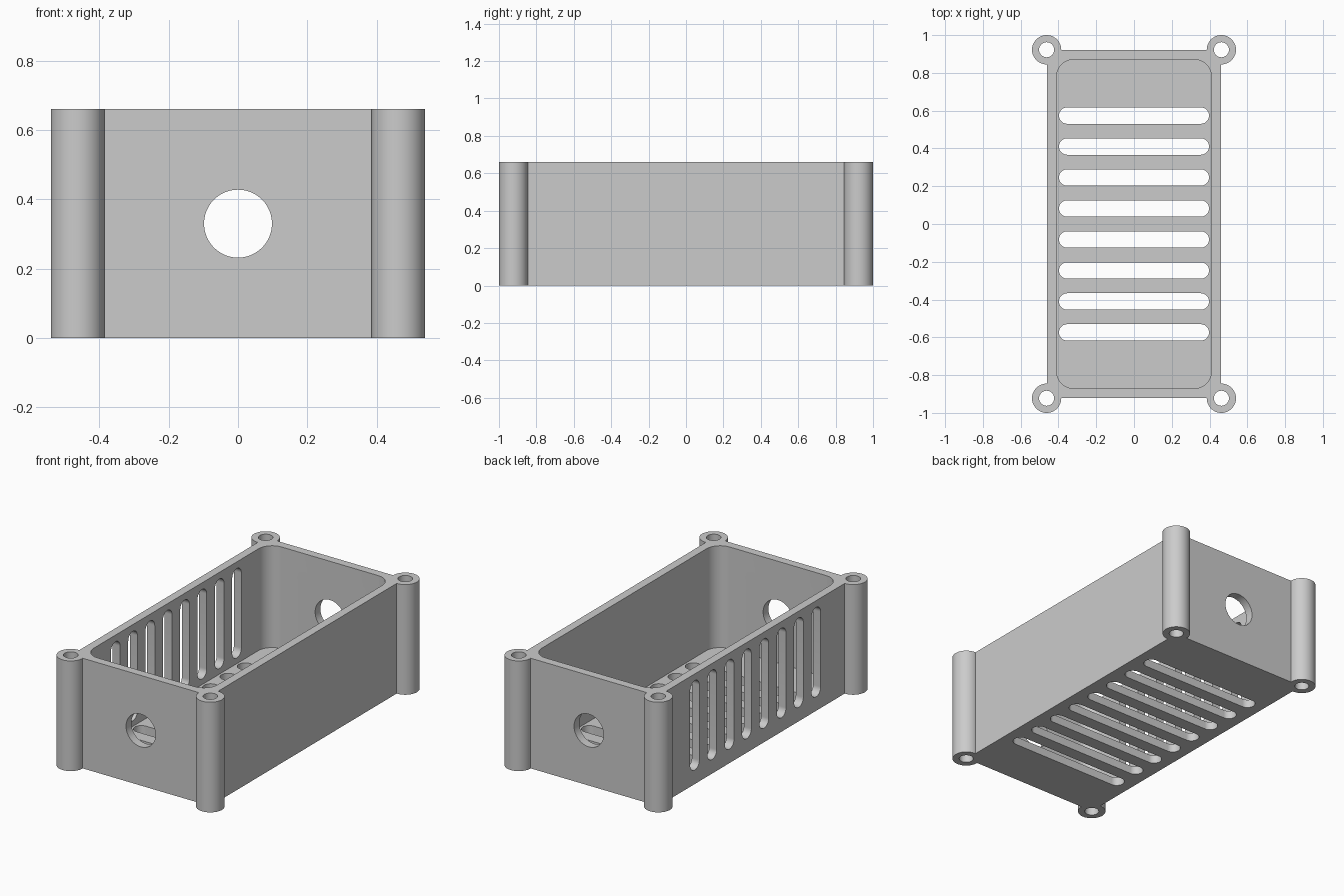
import bpy, bmesh, math
from mathutils import Matrix, Vector

cube = bpy.data.objects.get("Cube")
if cube:
    bpy.data.objects.remove(cube, do_unlink=True)

HEIGHT, FLOOR = 0.66, 0.05
HALF_X, HALF_Y, WALL = 0.46, 0.92, 0.05
POST_X, POST_Y, POST_R, BORE_R = 0.4625, 0.9225, 0.0775, 0.04
SLOT_R, PITCH = 0.0435, 0.164

grey = bpy.data.materials.new("grey plastic")
grey.use_nodes = True
colour = (0.6, 0.6, 0.6, 1)
grey.diffuse_color = colour
grey.node_tree.nodes["Principled BSDF"].inputs["Base Color"].default_value = colour


def rounded(hx, hy, r, steps=12):
    """Rounded rectangle outline; hx == hy == r gives a circle."""
    pts = []
    for k, (sx, sy) in enumerate([(1, 1), (-1, 1), (-1, -1), (1, -1)]):
        for i in range(steps + 1):
            a = math.pi / 2 * (k + i / steps)
            p = Vector((sx * (hx - r) + r * math.cos(a), sy * (hy - r) + r * math.sin(a), 0))
            if not pts or (p - pts[-1]).length > 1e-5:
                pts.append(p)
    if (pts[0] - pts[-1]).length < 1e-5:
        pts.pop()
    return pts


def prism(bm, outline, depth, centre, turn=None):
    """Extrude an outline symmetrically about its centre, along local z."""
    m = Matrix.Translation(centre) @ (turn or Matrix())
    low = [bm.verts.new(m @ (p - Vector((0, 0, depth / 2)))) for p in outline]
    high = [bm.verts.new(m @ (p + Vector((0, 0, depth / 2)))) for p in outline]
    bm.faces.new(low[::-1])
    bm.faces.new(high)
    for i in range(len(low)):
        j = (i + 1) % len(low)
        bm.faces.new((low[i], low[j], high[j], high[i]))


def make(name, bm):
    mesh = bpy.data.meshes.new(name)
    bmesh.ops.recalc_face_normals(bm, faces=bm.faces)
    bm.to_mesh(mesh)
    bm.free()
    mesh.materials.append(grey)
    ob = bpy.data.objects.new(name, mesh)
    bpy.context.collection.objects.link(ob)
    return ob


def combine(body, tool, operation):
    tool.hide_render = True
    mod = body.modifiers.new(tool.name, 'BOOLEAN')
    mod.object, mod.operation, mod.solver = tool, operation, 'EXACT'
    bpy.context.view_layer.objects.active = body
    bpy.ops.object.modifier_apply(modifier=mod.name)
    bpy.data.objects.remove(tool, do_unlink=True)


mid = HEIGHT / 2
corners = [(sx * POST_X, sy * POST_Y, mid) for sx in (-1, 1) for sy in (-1, 1)]
slot_ys = [(i - 3.5) * PITCH for i in range(8)]

# Outer block of the tray
bm = bmesh.new()
block = [Vector((sx * HALF_X, sy * HALF_Y, 0)) for sx, sy in [(1, 1), (-1, 1), (-1, -1), (1, -1)]]
prism(bm, block, HEIGHT, (0, 0, mid))
body = make("vented_enclosure", bm)

# Round screw posts on the corners
bm = bmesh.new()
for c in corners:
    prism(bm, rounded(POST_R, POST_R, POST_R), HEIGHT, c)
combine(body, make("corner_posts", bm), 'UNION')

# Open cavity with rounded corners
bm = bmesh.new()
prism(bm, rounded(HALF_X - WALL, HALF_Y - WALL, 0.09), HEIGHT, (0, 0, FLOOR + mid))
combine(body, make("cavity_cutter", bm), 'DIFFERENCE')

# Screw bores, floor slots, left-hand wall slots and end cable holes
bm = bmesh.new()
for c in corners:
    prism(bm, rounded(BORE_R, BORE_R, BORE_R, 8), 1, c)
side = Matrix.Rotation(math.pi / 2, 4, 'Y')
end = Matrix.Rotation(math.pi / 2, 4, 'X')
for y in slot_ys:
    prism(bm, rounded(0.397, SLOT_R, SLOT_R), 0.06, (0, y, 0.025))
    prism(bm, rounded(0.268, SLOT_R, SLOT_R), 0.1, (-HALF_X + WALL / 2, y, 0.352), side)
for s in (-1, 1):
    prism(bm, rounded(0.098, 0.098, 0.098), 0.1, (0, s * (HALF_Y - WALL / 2), mid), end)
combine(body, make("opening_cutters", bm), 'DIFFERENCE')

# Smooth the round walls, keep the edges crisp
bpy.ops.object.select_all(action='DESELECT')
body.select_set(True)
bpy.context.view_layer.objects.active = body
bpy.ops.object.shade_smooth_by_angle(angle=math.radians(30))
